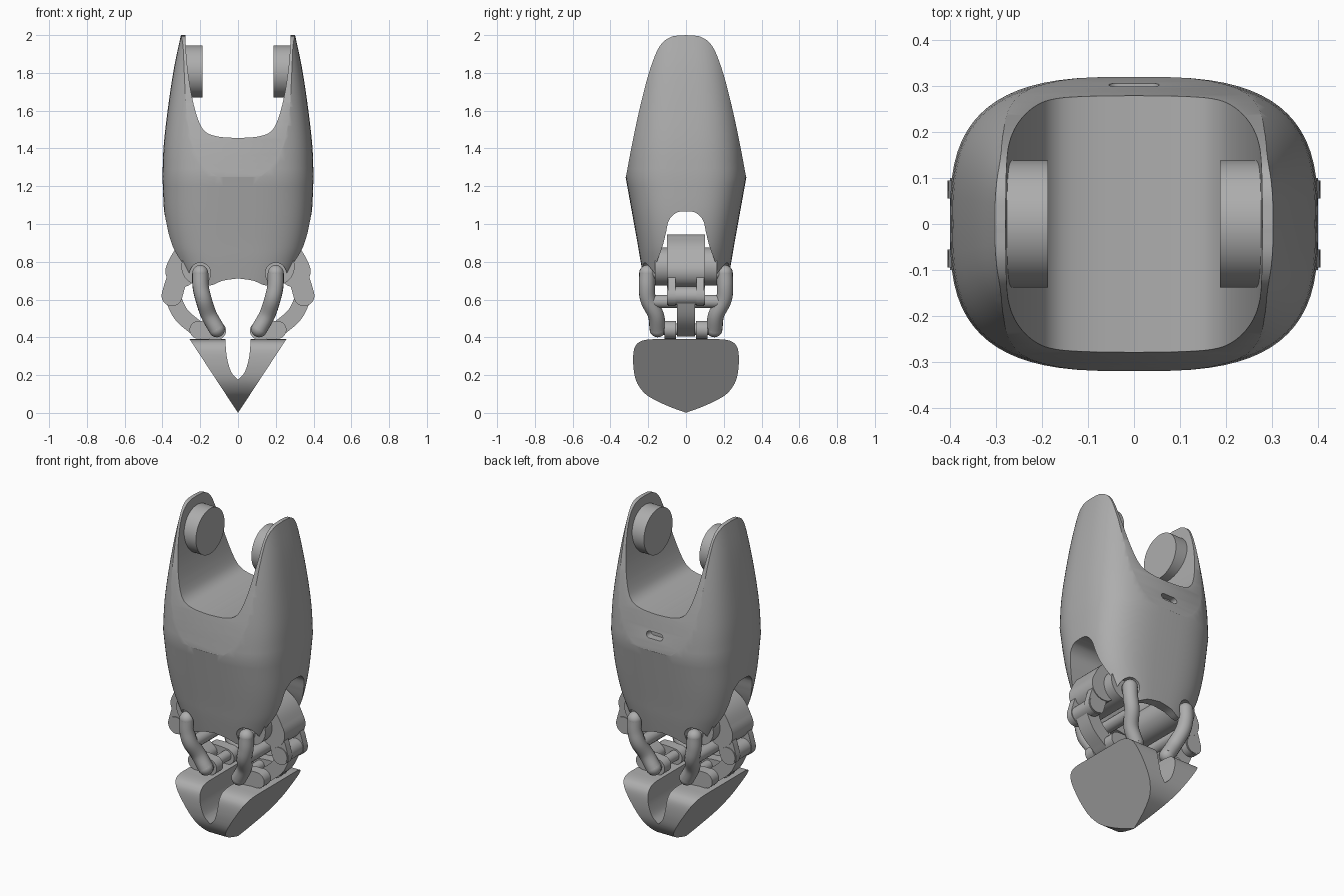
import bpy, bmesh, math
from mathutils import Vector

if "Cube" in bpy.data.objects:
    bpy.data.objects.remove(bpy.data.objects["Cube"])

grey = bpy.data.materials.new("plain grey")
grey.use_nodes = True
GREY = (0.42, 0.42, 0.42, 1)
grey.diffuse_color = GREY
grey.node_tree.nodes["Principled BSDF"].inputs["Base Color"].default_value = GREY


def finish(bm, name):
    bmesh.ops.recalc_face_normals(bm, faces=bm.faces)
    mesh = bpy.data.meshes.new(name)
    bm.to_mesh(mesh)
    bm.free()
    obj = bpy.data.objects.new(name, mesh)
    bpy.context.collection.objects.link(obj)
    mesh.materials.append(grey)
    return obj


def activate(obj):
    bpy.ops.object.select_all(action='DESELECT')
    obj.select_set(True)
    bpy.context.view_layer.objects.active = obj


def smooth(obj, angle=32):
    activate(obj)
    bpy.ops.object.shade_smooth_by_angle(angle=math.radians(angle))
    return obj


def boolean(obj, cutter, operation='DIFFERENCE'):
    mod = obj.modifiers.new("cut", 'BOOLEAN')
    mod.object, mod.operation, mod.solver = cutter, operation, 'EXACT'
    activate(obj)
    bpy.ops.object.modifier_apply(modifier=mod.name)
    bpy.data.objects.remove(cutter)


def skin(rings, name):
    """Closed solid through equal-length rings of points."""
    bm = bmesh.new()
    loops = [[bm.verts.new(p) for p in ring] for ring in rings]
    n = len(loops[0])
    for a, b in zip(loops, loops[1:]):
        for i in range(n):
            j = (i + 1) % n
            bm.faces.new((a[i], a[j], b[j], b[i]))
    bm.faces.new(loops[0])
    bm.faces.new(loops[-1])
    return finish(bm, name)


def prism(profile, axis, lo, hi, name):
    """Extrude an (x, z) profile along y, or a (y, z) profile along x."""
    place = (lambda d, u, v: (u, d, v)) if axis == 'y' else (lambda d, u, v: (d, u, v))
    return skin([[place(d, u, v) for u, v in profile] for d in (lo, hi)], name)


def disc(cu, cv, r, n=40):
    return [(cu + r * math.cos(math.tau * i / n), cv + r * math.sin(math.tau * i / n)) for i in range(n)]


def curve_points(points, steps=6):
    """Catmull-Rom samples through the given points."""
    p = [Vector(q) for q in points]
    p = [2 * p[0] - p[1]] + p + [2 * p[-1] - p[-2]]
    out = []
    for a, b, c, d in zip(p, p[1:], p[2:], p[3:]):
        for k in range(steps):
            t = k / steps
            out.append(0.5 * (2 * b + (c - a) * t + (2 * a - 5 * b + 4 * c - d) * t * t
                              + (3 * b - a - 3 * c + d) * t ** 3))
    return out + [p[-2]]


def mirrored(half):
    """Complete a profile by reflecting it in its first coordinate."""
    return half + [Vector((-u, v)) for u, v in reversed(half) if abs(u) > 1e-5]


def strip(path, r):
    """Outline of a bar with rounded ends that follows a planar path."""
    pts = curve_points(path)
    left, right = [], []
    for i, p in enumerate(pts):
        t = (pts[min(i + 1, len(pts) - 1)] - pts[max(i - 1, 0)]).normalized()
        nrm = Vector((-t.y, t.x)) * r
        left.append(p + nrm)
        right.append(p - nrm)

    def cap(c, start):
        v = start - c
        return [c + Vector((v.x * math.cos(a) + v.y * math.sin(a), v.y * math.cos(a) - v.x * math.sin(a)))
                for a in (math.pi * k / 10 for k in range(1, 10))]
    return left + cap(pts[-1], left[-1]) + right[::-1] + cap(pts[0], right[0])


def tube(path, r, name):
    """Round rod with ball ends."""
    cu = bpy.data.curves.new(name, 'CURVE')
    cu.dimensions, cu.bevel_depth, cu.bevel_resolution, cu.use_fill_caps = '3D', r, 5, True
    pts = curve_points(path)
    sp = cu.splines.new('POLY')
    sp.points.add(len(pts) - 1)
    for q, p in zip(sp.points, pts):
        q.co = (*p, 1)
    tmp = bpy.data.objects.new(name, cu)
    bpy.context.collection.objects.link(tmp)
    bm = bmesh.new()
    bm.from_mesh(tmp.to_mesh())
    bpy.data.objects.remove(tmp)
    for end in (pts[0], pts[-1]):
        ball = bmesh.ops.create_uvsphere(bm, u_segments=18, v_segments=10, radius=r)
        bmesh.ops.translate(bm, verts=ball['verts'], vec=end)
    return smooth(finish(bm, name), 40)


# Housing: lofted rounded sections (half width, half depth, height)
sections = curve_points([(.25, .205, .62), (.33, .24, .8), (.365, .257, .9), (.39, .284, 1.05), (.4, .32, 1.25)], 4)
sections += curve_points([(.4, .32, 1.25), (.393, .312, 1.42), (.37, .29, 1.62), (.338, .255, 1.83), (.3, .22, 2.01)], 4)[1:]


def section(w, d, z, n=72):
    ring = []
    for i in range(n):
        c, s = math.cos(math.tau * i / n), math.sin(math.tau * i / n)
        ring.append((w * math.copysign(abs(c) ** .667, c), d * math.copysign(abs(s) ** .667, s), z))
    return ring


housing = skin([section(*s) for s in sections], "housing")

# Side outline that shapes the two tall ears
ear = curve_points([(.318, 1.25), (.28, 1.45), (.236, 1.65), (.19, 1.82), (.14, 1.94), (.08, 1.99), (0, 2)])
boolean(housing, prism(mirrored([Vector((.34, .5)), Vector((.34, 1.22))] + ear), 'x', -1, 1, "outline"), 'INTERSECT')

# U-shaped channel between the ears
channel = curve_points([(0, 1.455), (.1, 1.462), (.17, 1.487), (.21, 1.55), (.245, 1.68), (.27, 1.85), (.28, 2.02)])
boolean(housing, prism(mirrored(channel + [Vector((.28, 2.3))]), 'y', -1, 1, "channel"))

# Arched tunnel for the drive links, and the scalloped lower edge
arch = curve_points([(0, 1.067), (.05, 1.06), (.09, 1.02), (.107, .95), (.125, .88), (.165, .77)])
boolean(housing, prism(mirrored(arch + [Vector((.165, .4))]), 'x', -1, 1, "arch"))
lower = curve_points([(0, .712), (.08, .7), (.15, .675), (.22, .7), (.29, .765), (.34, .815), (.45, .86)])
boolean(housing, prism(mirrored(lower + [Vector((.45, .4))]), 'y', -1, 1, "lower_edge"))
for sx in (-1, 1):
    for sy in (-1, 1):
        scallop = strip([(sx * .2, .74), (sx * .22, .68), (sx * .24, .6)], .055)
        boolean(housing, prism(scallop, 'y', *sorted((sy * .14, sy * .3)), "scallop"))

# Small slot in the back slope
boolean(housing, prism(strip([(-.035, 1.335), (0, 1.335), (.035, 1.335)], .02), 'y', .26, .4, "slot"))
smooth(housing)

for s, side in ((1, "left"), (-1, "right")):
    def part(profile, lo, hi, name):
        return smooth(prism([(s * u, v) for u, v in profile], 'y', lo, hi, f"{side}_{name}"))

    # Mounting disc inside the ear
    smooth(prism(disc(0, 1.808, .138, 64), 'x', *sorted((s * .187, s * .285)), f"{side}_mounting_disc"))

    # Drive link with a forked lower end and its pivots
    part(strip([(.2, .86), (.26, .82), (.3, .75)], .085), -.1, .1, "drive_link")
    part(disc(.2, .775, .1), -.165, .165, "drive_pivot")
    for f, end in ((1, "back"), (-1, "front")):
        lo, hi = sorted((f * .055, f * .095))
        part(strip([(.28, .78), (.325, .7), (.35, .62)], .055), lo, hi, f"{end}_drive_fork")
        lo, hi = sorted((f * .052, f * .115))
        part(strip([(.11, .435), (.16, .44), (.21, .44)], .047), lo, hi, f"{end}_finger_lug")

        # Bent round arm of the guide link
        arm = [(.2, .205, .74), (.198, .207, .67), (.182, .2, .6), (.155, .16, .52), (.112, .15, .443)]
        tube([(s * x, f * y, z) for x, y, z in arm], .043, f"{side}_{end}_guide_arm")
    part(disc(.35, .62, .05), -.1, .1, "elbow_pin")
    part(strip([(.35, .62), (.3, .52), (.215, .445)], .042), -.048, .048, "middle_link")
    tube([(s * .178, y, .59) for y in (-.19, 0, .19)], .036, f"{side}_guide_crossbar")
    part(disc(.112, .443, .03), -.15, .15, "finger_pin")
    part(disc(.2, .74, .03), -.2, .2, "guide_pin")

    # Wedge finger trimmed to a rounded shield outline
    inner = curve_points([(0, .175), (.035, .215), (.056, .28), (.064, .34), (.066, .39)])
    finger = prism([(s * u, v) for u, v in [(0, 0)] + inner + [(.256, .39)]], 'y', -.4, .4, f"{side}_finger")
    shield = curve_points([(0, .001), (.08, .03), (.16, .066), (.22, .105), (.262, .165), (.278, .24), (.278, .32),
                           (.262, .362), (.225, .384), (.15, .391), (0, .392)])
    boolean(finger, prism(mirrored(shield), 'x', -.5, .5, "shield"), 'INTERSECT')
    smooth(finger)
